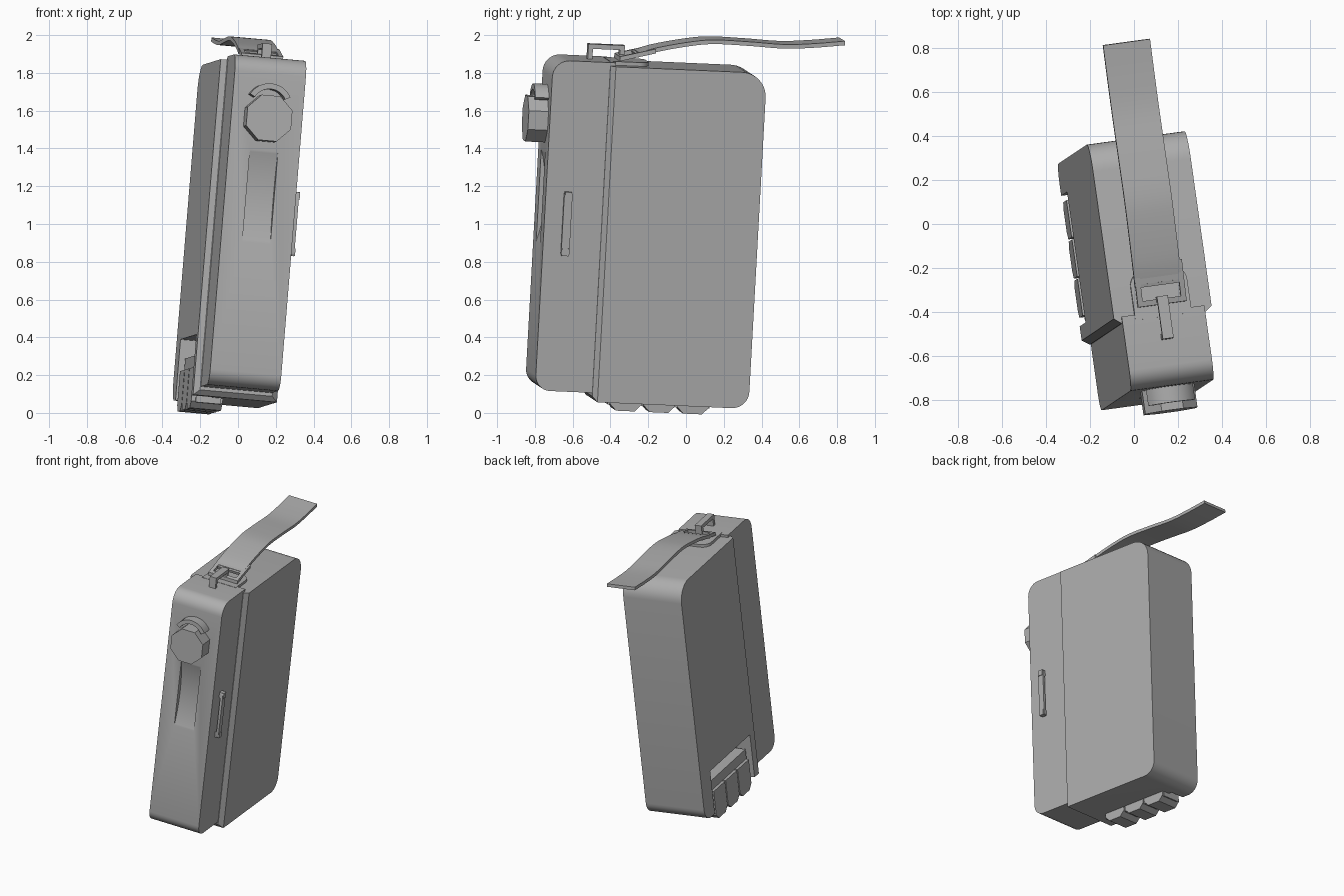
import bpy, bmesh
from math import sin, cos, pi, radians
from mathutils import Matrix, Vector

cube = bpy.data.objects.get("Cube")
if cube:
    bpy.data.objects.remove(cube, do_unlink=True)

# The whole device leans slightly: build upright, then place with one frame
up = Vector((.082, .055, .995)).normalized()
side = Vector((-.14, .988, -.05)).cross(up).normalized()
POSE = Matrix((side, up.cross(side), up)).transposed().to_4x4()
MID = -.09          # centre of the width

grey = bpy.data.materials.new("plain_grey")
grey.use_nodes = True
grey.diffuse_color = (.42, .42, .42, 1)
grey.node_tree.nodes["Principled BSDF"].inputs["Base Color"].default_value = (.42, .42, .42, 1)
made = []


def build(name, parts, axis=0):
    """Extrude each (profile, start, end) along one axis into a single object."""
    bm = bmesh.new()
    for profile, start, end in parts:
        rings = []
        for t in (start, end):
            ring = []
            for p in profile:
                co = list(p)
                co.insert(axis, t)
                ring.append(bm.verts.new(co))
            rings.append(ring)
            bm.faces.new(ring)
        a, b = rings
        for i in range(len(a)):
            j = (i + 1) % len(a)
            bm.faces.new((a[i], a[j], b[j], b[i]))
    bmesh.ops.recalc_face_normals(bm, faces=bm.faces)
    mesh = bpy.data.meshes.new(name)
    bm.to_mesh(mesh)
    bm.free()
    mesh.materials.append(grey)
    ob = bpy.data.objects.new(name, mesh)
    bpy.context.collection.objects.link(ob)
    ob.matrix_world = POSE
    made.append(ob)
    return ob


def rect(a0, a1, b0, b1):
    return [(a0, b0), (a1, b0), (a1, b1), (a0, b1)]


def rounded(a0, a1, b0, b1, radii, steps=8):
    """Rectangle with its own radius per corner, anticlockwise from low/low."""
    pts = []
    for k, ((a, b), r) in enumerate(zip(rect(a0, a1, b0, b1), radii)):
        if not r:
            pts.append((a, b))
            continue
        ca = a + r if k in (0, 3) else a - r
        cb = b + r if k < 2 else b - r
        for i in range(steps + 1):
            t = pi + (k + i / steps) * pi / 2
            pts.append((ca + r * cos(t), cb + r * sin(t)))
    return pts


def arc(ca, cb, r, t0, t1, n):
    return [(ca + r * cos(t0 + (t1 - t0) * i / n),
             cb + r * sin(t0 + (t1 - t0) * i / n)) for i in range(n + 1)]


def cut(ob, cutter):
    mod = ob.modifiers.new("cut", 'BOOLEAN')
    mod.operation, mod.solver, mod.object = 'DIFFERENCE', 'EXACT', cutter
    bpy.context.view_layer.update()
    dg = bpy.context.evaluated_depsgraph_get()
    mesh = bpy.data.meshes.new_from_object(ob.evaluated_get(dg))
    ob.modifiers.clear()
    ob.data = mesh
    made.remove(cutter)
    bpy.data.objects.remove(cutter, do_unlink=True)


# Case: wide rear shell with a notch low on one side
rear = build("rear_shell", [(rounded(-.495, .313, .047, 1.832, (0, .09, .13, 0)), -.315, .135)])
cut(rear, build("notch_cutter", [(rect(-.43, .17, -.1, .37), -.4, -.2)]))

# Bevelled rim between the two halves of the case
rim = build("seam_rim", [(rect(-.315, .135, .047, 1.832), -.52, -.495)], axis=1)
for v in rim.data.vertices:
    if v.co.y < -.51:
        v.co.x = MID + (v.co.x - MID) * .86
        v.co.z = max(v.co.z, .075)

# Case: narrower front shell with a scooped thumb rest
front = build("front_shell", [(rounded(-.827, -.49, .093, 1.85, (.08, 0, 0, .09)), -.28, .101)])
cut(front, build("scoop_cutter", [(arc(-1.667, 1.107, .875, -.3, .3, 20), MID - .075, MID + .075)]))

# Front knob and the curved hood above it
build("front_knob", [(arc(MID, 1.52, .13, pi / 8, pi * 15 / 8, 7), -.932, -.815)], axis=1)
hood = arc(MID, 1.584, .122, radians(28), radians(152), 14)
hood += arc(MID, 1.584, .092, radians(152), radians(28), 14)
build("knob_hood", [(hood, -.9, -.815)], axis=1)

# Slim side handle on two end studs
build("side_handle", [
    (rounded(-.732, -.688, .815, 1.155, (.012,) * 4, 3), .112, .13),
    (rect(-.728, -.692, .815, .855), .095, .135),
    (rect(-.728, -.692, 1.115, 1.155), .095, .135)])

# Roller block with three tapered bumps inside the notch
build("roller_block", [(rect(-.40, .145, .015, .27), -.285, -.15)])
bumps = []
for c in (-.305, -.125, .055):
    bumps.append(([(c - .085, .2), (c - .085, .02), (c - .05, -.016),
                   (c + .05, -.016), (c + .085, .02), (c + .085, .2)], -.308, -.14))
build("roller_bumps", bumps)

# Strap mount on top
build("strap_mount", [(rounded(MID - .13, MID + .13, -.515, -.30, (0, 0, .06, .06)), 1.82, 1.852)], axis=2)

# Staple that holds the buckle
build("staple", [([(-.62, 1.84), (-.595, 1.84), (-.595, 1.905), (-.45, 1.905), (-.45, 1.86),
                   (-.425, 1.86), (-.425, 1.93), (-.62, 1.93)], MID - .025, MID + .025)])


# Tilted rectangular buckle
def slope(v):
    return 1.865 + (v + .46) * .26


def slab(v0, v1):
    return [(v0, slope(v0) - .012), (v1, slope(v1) - .012),
            (v1, slope(v1) + .012), (v0, slope(v0) + .012)]


build("buckle", [(slab(-.46, -.27), MID - .112, MID - .088),
                 (slab(-.46, -.27), MID + .088, MID + .112),
                 (slab(-.46, -.435), MID - .09, MID + .09),
                 (slab(-.36, -.335), MID - .09, MID + .09)])

# Wavy strap: smooth path thickened into a ribbon
knots = [Vector(p) for p in ((-.37, 1.885), (-.255, 1.923), (-.086, 1.96), (.044, 1.976),
                             (.232, 1.974), (.418, 1.968), (.578, 1.98), (.738, 2.0))]
knots = [knots[0] * 2 - knots[1]] + knots + [knots[-1] * 2 - knots[-2]]
path = []
for a, b, c, d in zip(knots, knots[1:], knots[2:], knots[3:]):
    for i in range(5):
        t = i / 5
        path.append(.5 * (2 * b + (c - a) * t + (2 * a - 5 * b + 4 * c - d) * t ** 2
                          + (3 * b - a - 3 * c + d) * t ** 3))
path.append(knots[-2])
upper, lower = [], []
for i, p in enumerate(path):
    d = (path[min(i + 1, len(path) - 1)] - path[max(i - 1, 0)]).normalized()
    n = Vector((-d.y, d.x)) * .011
    upper.append(tuple(p + n))
    lower.append(tuple(p - n))
build("strap", [(upper + lower[::-1], -.205, .011)])

# Smooth the curves and keep the edges sharp
bpy.ops.object.select_all(action='DESELECT')
for ob in made:
    ob.select_set(True)
bpy.context.view_layer.objects.active = made[0]
bpy.ops.object.shade_smooth_by_angle(angle=radians(30))
